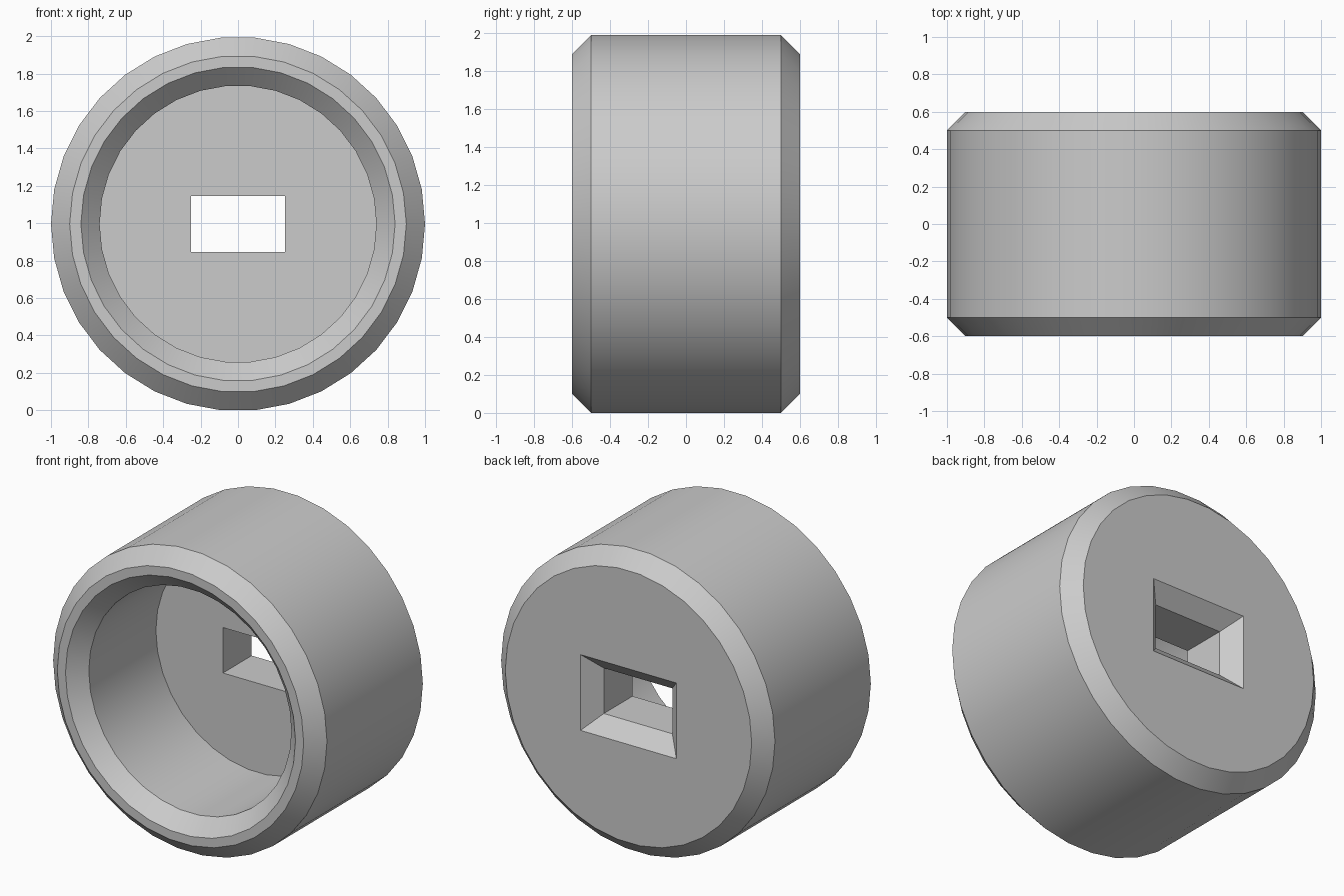
import bpy, bmesh, math

SIDES = 34
CENTRE_Z = math.cos(math.pi / SIDES)

cube = bpy.data.objects.get("Cube")
if cube:
    bpy.data.objects.remove(cube, do_unlink=True)

grey = bpy.data.materials.new("plain grey")
grey.use_nodes = True
colour = (0.6, 0.6, 0.6, 1)
grey.diffuse_color = colour
grey.node_tree.nodes["Principled BSDF"].inputs["Base Color"].default_value = colour


def loft(name, loops):
    """Join closed loops of points in order and cap both ends."""
    bm = bmesh.new()
    rings = [[bm.verts.new(p) for p in loop] for loop in loops]
    n = len(rings[0])
    for a, b in zip(rings, rings[1:]):
        for i in range(n):
            j = (i + 1) % n
            bm.faces.new((a[i], a[j], b[j], b[i]))
    bm.faces.new(rings[0])
    bm.faces.new(rings[-1])
    bmesh.ops.recalc_face_normals(bm, faces=bm.faces)
    mesh = bpy.data.meshes.new(name)
    bm.to_mesh(mesh)
    bm.free()
    mesh.materials.append(grey)
    obj = bpy.data.objects.new(name, mesh)
    bpy.context.collection.objects.link(obj)
    return obj


def circle(radius, y):
    turn = math.tau / SIDES
    return [(radius * math.cos(i * turn), y, CENTRE_Z + radius * math.sin(i * turn))
            for i in range(SIDES)]


def rectangle(half_x, half_z, y):
    return [(sx * half_x, y, CENTRE_Z + sz * half_z)
            for sx, sz in ((-1, -1), (1, -1), (1, 1), (-1, 1))]


# Round cup: back face, bevelled outside, rim, bevelled mouth, inner floor
profile = [(0.9, 0.6), (1, 0.5), (1, -0.5), (0.9, -0.6),
           (0.84, -0.6), (0.74, -0.5), (0.74, 0.2)]
cup = loft("round_cup", [circle(r, y) for r, y in profile])

# Rectangular slot that flares out at the back
slot = loft("slot_cutter", [rectangle(0.25, 0.15, 0), rectangle(0.25, 0.15, 0.5),
                            rectangle(0.45, 0.35, 0.7)])
slot.hide_render = True

cut = cup.modifiers.new("slot", 'BOOLEAN')
cut.operation = 'DIFFERENCE'
cut.solver = 'EXACT'
cut.object = slot

bpy.ops.object.select_all(action='DESELECT')
cup.select_set(True)
bpy.context.view_layer.objects.active = cup
bpy.ops.object.modifier_apply(modifier=cut.name)
bpy.data.objects.remove(slot, do_unlink=True)
bpy.ops.object.shade_smooth_by_angle(angle=math.radians(30))
